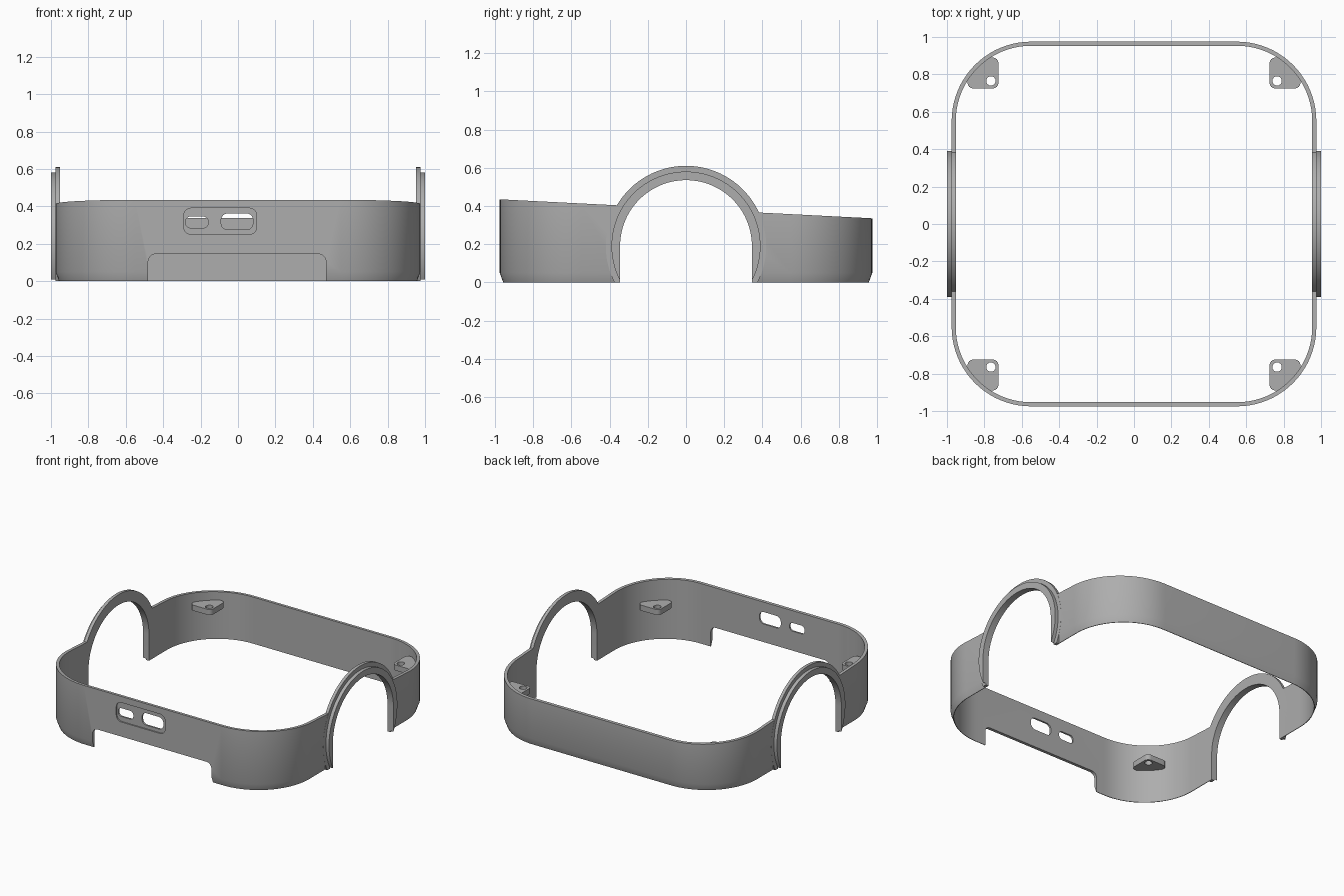
import bpy, bmesh, math
from math import sin, cos, pi, sqrt, asin
from mathutils import Vector

cube = bpy.data.objects.get("Cube")
if cube:
    bpy.data.objects.remove(cube, do_unlink=True)

grey = bpy.data.materials.new("plain grey")
grey.use_nodes = True
COLOUR = (0.42, 0.42, 0.42, 1)
grey.diffuse_color = COLOUR
grey.node_tree.nodes["Principled BSDF"].inputs["Base Color"].default_value = COLOUR

HALF, CORNER, WALL = 0.975, 0.425, 0.022
HUB_Z, BORE = 0.19, 0.345


def make(name, bm):
    bmesh.ops.recalc_face_normals(bm, faces=bm.faces)
    me = bpy.data.meshes.new(name)
    bm.to_mesh(me)
    bm.free()
    me.materials.append(grey)
    ob = bpy.data.objects.new(name, me)
    bpy.context.collection.objects.link(ob)
    return ob


def prism(name, outline, place, a, b):
    """Extrude a 2D outline between depths a and b; place maps (u, v, depth) to xyz."""
    bm = bmesh.new()
    ends = [[bm.verts.new(place(u, v, d)) for u, v in outline] for d in (a, b)]
    bm.faces.new(ends[0])
    bm.faces.new(ends[1])
    for i in range(len(outline)):
        j = (i + 1) % len(outline)
        bm.faces.new((ends[0][i], ends[0][j], ends[1][j], ends[1][i]))
    return make(name, bm)


def rounded(u0, u1, v0, v1, r, n=8):
    centres = ((u1 - r, v1 - r), (u0 + r, v1 - r), (u0 + r, v0 + r), (u1 - r, v0 + r))
    return [(cu + r * cos((q + k / n) * pi / 2), cv + r * sin((q + k / n) * pi / 2))
            for q, (cu, cv) in enumerate(centres) for k in range(n + 1)]


def arc(r, start, end, n=64):
    return [(r * cos(start + (end - start) * k / n),
             HUB_Z + r * sin(start + (end - start) * k / n)) for k in range(n + 1)]


def along_x(u, v, d):
    return d, u, v


def along_y(u, v, d):
    return u, d, v


def along_z(u, v, d):
    return u, v, d


def boolean(ob, cutter, operation="DIFFERENCE"):
    mod = ob.modifiers.new("cut", "BOOLEAN")
    mod.operation, mod.solver, mod.object = operation, "EXACT", cutter
    bpy.context.view_layer.update()
    graph = bpy.context.evaluated_depsgraph_get()
    me = bpy.data.meshes.new_from_object(ob.evaluated_get(graph))
    ob.modifiers.clear()
    ob.data = me
    bpy.data.objects.remove(cutter, do_unlink=True)


# Wall band with sloping top and chamfered foot
def wall_loop(bm, inset, height):
    h = HALF - inset
    pts = rounded(-h, h, -h, h, CORNER - inset, 20)
    return [bm.verts.new((x, y, height(y))) for x, y in pts]


def rim(y):
    return 0.385 - 0.051 * y


bm = bmesh.new()
loops = [wall_loop(bm, i, h) for i, h in (
    (0.018, lambda y: 0), (0, lambda y: 0.05), (0, rim),
    (WALL, rim), (WALL, lambda y: 0))]
for k, low in enumerate(loops):
    high = loops[(k + 1) % len(loops)]
    for i in range(len(low)):
        j = (i + 1) % len(low)
        bm.faces.new((low[i], low[j], high[j], high[i]))
wall = make("wall_band", bm)

# Side openings
opening = arc(BORE, 0, pi) + [(-BORE, -0.1), (BORE, -0.1)]
for side in (-1, 1):
    boolean(wall, prism("opening_cutter", opening, along_x, side * 0.9, side * 1.1))

# Front notch, port recess and two ports
for box, r, depth in (
        ((-0.48, 0.47, -0.2, 0.145), 0.04, 0.9),
        ((-0.29, 0.10, 0.25, 0.39), 0.04, 0.966),
        ((-0.28, -0.16, 0.285, 0.345), 0.025, 0.9),
        ((-0.09, 0.08, 0.275, 0.362), 0.035, 0.9)):
    boolean(wall, prism("front_cutter", rounded(*box, r), along_y, -1.1, -depth))


# Arched collars: a tall plate in the wall and a narrower raised ring outside it
def arch(name, radius, foot, x0, x1):
    a = asin((HUB_Z - foot) / radius)
    outline = arc(radius, -a, pi + a) + [(-BORE, foot)] + arc(BORE, pi, 0) + [(BORE, foot)]
    return prism(name, outline, along_x, x0, x1)


parts = [wall]
for label, s in (("left", 1), ("right", -1)):
    parts.append(arch(label + "_arch_plate", 0.42, 0, s * (HALF - WALL), s * (HALF + 0.0005)))
    parts.append(arch(label + "_arch_ring", 0.39, 0.01, s * HALF, s * 1.0))

# Corner screw tabs, trimmed to the inside of the wall
h = HALF - WALL / 2
for sx, sx_name in ((1, "left"), (-1, "right")):
    for sy, sy_name in ((1, "back"), (-1, "front")):
        xs, ys = sorted((sx * 0.725, sx * 0.89)), sorted((sy * 0.725, sy * 0.89))
        tab = prism(f"{sy_name}_{sx_name}_tab", rounded(*xs, *ys, 0.03), along_z, 0.24, 0.28)
        trim = prism("trim", rounded(-h, h, -h, h, CORNER - WALL / 2, 20), along_z, 0.1, 0.4)
        boolean(tab, trim, "INTERSECT")
        hx, hy = sx * 0.765, sy * 0.765
        hole = rounded(hx - 0.025, hx + 0.025, hy - 0.025, hy + 0.025, 0.0249, 6)
        boolean(tab, prism("hole_cutter", hole, along_z, 0.1, 0.4))
        parts.append(tab)

# Smooth the curves, keep the edges crisp
bpy.ops.object.select_all(action="DESELECT")
for ob in parts:
    ob.select_set(True)
bpy.context.view_layer.objects.active = wall
bpy.ops.object.shade_smooth_by_angle(angle=math.radians(25))
